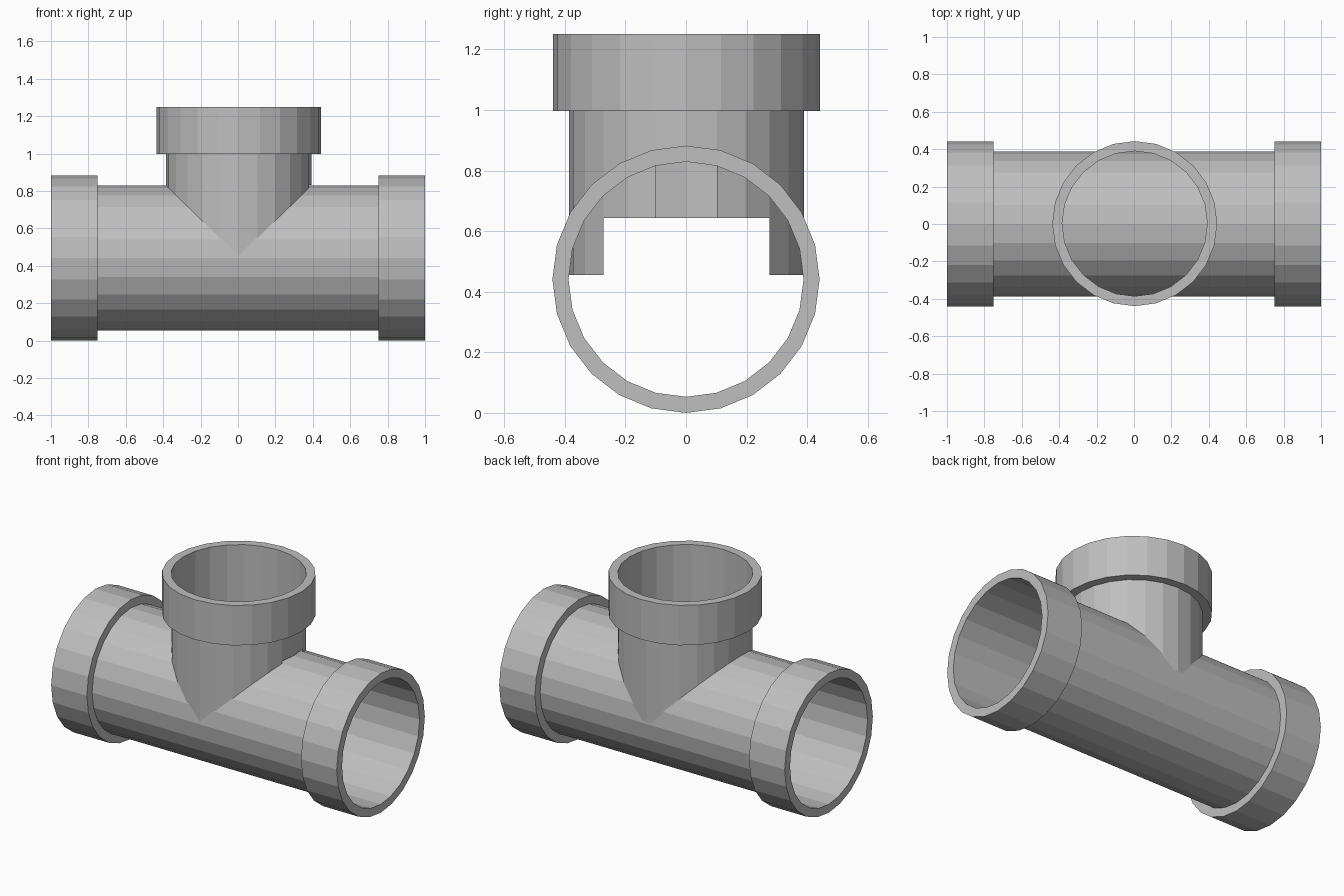
import bpy, bmesh, math
from mathutils import Matrix, Vector

SIDES = 24
R_PIPE, R_COLLAR = 0.388, 0.441
AXIS_Z = 0.441

cube = bpy.data.objects.get("Cube")
if cube:
    bpy.data.objects.remove(cube, do_unlink=True)

grey = bpy.data.materials.new("grey_plastic")
grey.use_nodes = True
GREY = (0.52, 0.52, 0.52, 1)
grey.diffuse_color = GREY
grey.node_tree.nodes["Principled BSDF"].inputs["Base Color"].default_value = GREY


def lathe(name, bands, matrix):
    """Sweep a list of profile strips around z; a start height may depend on the angle."""
    bm = bmesh.new()
    step = 2 * math.pi / SIDES
    for i in range(SIDES):
        mid = (i + 0.5) * step
        for (r0, z0), (r1, z1) in bands:
            low = z0(mid) if callable(z0) else z0
            corners = [(r0, low, i), (r0, low, i + 1), (r1, z1, i + 1), (r1, z1, i)]
            bm.faces.new([bm.verts.new(matrix @ Vector((r * math.cos(k * step),
                                                        r * math.sin(k * step), z)))
                          for r, z, k in corners])
    bmesh.ops.remove_doubles(bm, verts=bm.verts, dist=0.0005)
    mesh = bpy.data.meshes.new(name)
    bm.to_mesh(mesh)
    bm.free()
    mesh.materials.append(grey)
    obj = bpy.data.objects.new(name, mesh)
    bpy.context.collection.objects.link(obj)
    return obj


def arm(name, start, shoulder, end, matrix):
    """Thin pipe wall with a thicker collar at its open end."""
    pipe = [((R_PIPE, start), (R_PIPE, shoulder)),
            ((R_PIPE, shoulder), (R_PIPE, end))]
    lathe(name + "_pipe", pipe, matrix)
    collar = [((R_PIPE, shoulder), (R_COLLAR, shoulder)),
              ((R_COLLAR, shoulder), (R_COLLAR, end)),
              ((R_COLLAR, end), (R_PIPE, end))]
    lathe(name + "_collar", collar, matrix)


def branch_bottom(angle):
    """Stepped lower edge of the branch where it enters the main pipe."""
    side = abs(math.cos(angle))
    if math.cos(angle) > math.cos(math.radians(15)):
        return 0.832
    return 0.643 if side > math.cos(math.radians(45)) else 0.455


# Two halves of the main run, meeting at a slightly uneven seam
for name, sign in (("left", 1), ("right", -1)):
    place = (Matrix.Translation((0, 0, AXIS_Z))
             @ Matrix.Rotation(sign * math.pi / 2, 4, "Y"))
    arm(name, 0, 0.75, 1, place)

# Upright branch
arm("branch", branch_bottom, 0.997, 1.25, Matrix.Translation((0.004, 0.002, 0)))
